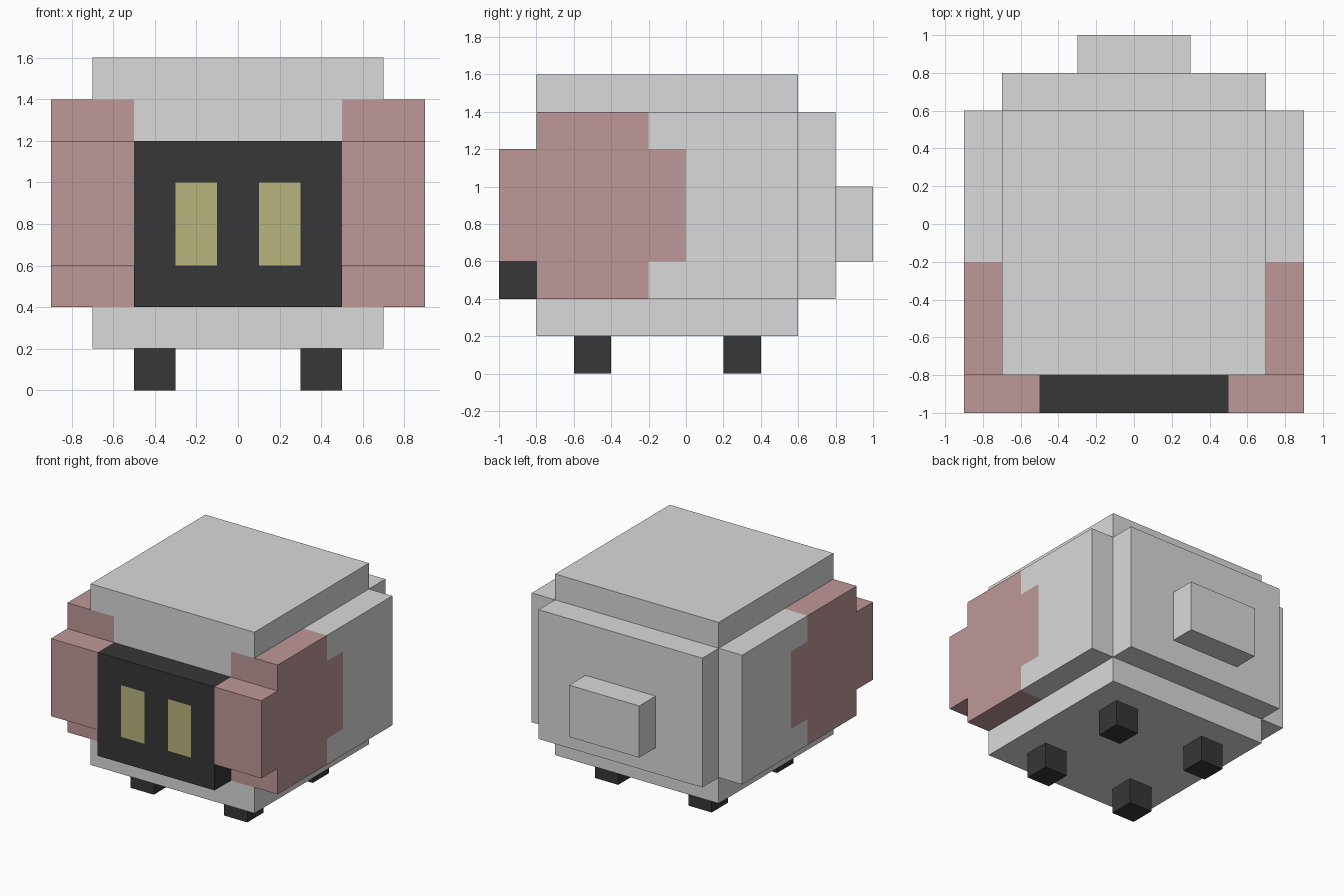
import bpy, bmesh
from mathutils import Vector

if "Cube" in bpy.data.objects:
    bpy.data.objects.remove(bpy.data.objects["Cube"])


def material(name, rgb):
    m = bpy.data.materials.new(name)
    m.diffuse_color = (*rgb, 1.0)
    m.use_nodes = True
    m.node_tree.nodes["Principled BSDF"].inputs["Base Color"].default_value = m.diffuse_color
    return m


WOOL = material("pale grey wool", (0.70, 0.70, 0.70))
PINK = material("dusty pink", (0.52, 0.314, 0.314))
DARK = material("charcoal", (0.038, 0.038, 0.038))
YELLOW = material("dull yellow", (0.479, 0.462, 0.205))


def box(name, lo, hi, mats, cuts=(), painted=None):
    """Box from corner to corner, sliced at (axis, position) cuts;
    faces passing the painted(centre, normal) rule get the second material."""
    lo, hi = Vector(lo), Vector(hi)
    bm = bmesh.new()
    bmesh.ops.create_cube(bm, size=1)
    for v in bm.verts:
        v.co = Vector([(lo[i] + hi[i]) / 2 + v.co[i] * (hi[i] - lo[i]) for i in range(3)])
    for axis, pos in cuts:
        point, normal = Vector(), Vector()
        point[axis], normal[axis] = pos, 1
        bmesh.ops.bisect_plane(bm, geom=bm.verts[:] + bm.edges[:] + bm.faces[:],
                               plane_co=point, plane_no=normal)
    bm.normal_update()
    if painted:
        for f in bm.faces:
            f.material_index = int(painted(f.calc_center_median(), f.normal))
    mesh = bpy.data.meshes.new(name)
    bm.to_mesh(mesh)
    bm.free()
    for m in mats:
        mesh.materials.append(m)
    obj = bpy.data.objects.new(name, mesh)
    bpy.context.collection.objects.link(obj)
    return obj


# Main body, with pink patches on the front beside the face
box("body", (-0.7, -0.8, 0.2), (0.7, 0.6, 1.6), (WOOL, PINK),
    [(0, -0.5), (0, 0.5), (2, 0.4), (2, 1.4)],
    lambda c, n: n.y < -0.5 and abs(c.x) > 0.5 and 0.4 < c.z < 1.4)

# Back padding and tail
box("back_wool", (-0.7, 0.6, 0.4), (0.7, 0.8, 1.4), (WOOL,))
box("tail", (-0.3, 0.8, 0.6), (0.3, 1.0, 1.0), (WOOL,))

# Face with eyes cut into its front
box("face", (-0.5, -1.0, 0.4), (0.5, -0.8, 1.2), (DARK, YELLOW),
    [(0, x) for x in (-0.3, -0.1, 0.1, 0.3)] + [(2, 0.6), (2, 1.0)],
    lambda c, n: n.y < -0.5 and 0.1 < abs(c.x) < 0.3 and 0.6 < c.z < 1.0)


def side_is_pink(c, n):
    return c.y < -0.2 or (c.y < 0 and 0.6 < c.z < 1.2)


for side, s in (("left", -1), ("right", 1)):
    def span(a, b):
        return sorted((s * a, s * b))

    # Side padding, pink towards the front
    x0, x1 = span(0.7, 0.9)
    box(side + "_side_wool", (x0, -0.8, 0.4), (x1, 0.6, 1.4), (WOOL, PINK),
        [(1, -0.2), (1, 0.0), (2, 0.6), (2, 1.2)], side_is_pink)

    # Cheek block beside the face
    x0, x1 = span(0.5, 0.9)
    box(side + "_cheek", (x0, -1.0, 0.6), (x1, -0.8, 1.2), (PINK,))

    # Legs
    x0, x1 = span(0.3, 0.5)
    for end, y in (("front", -0.6), ("back", 0.2)):
        box(f"{end}_{side}_leg", (x0, y, 0.0), (x1, y + 0.2, 0.2), (DARK,))
